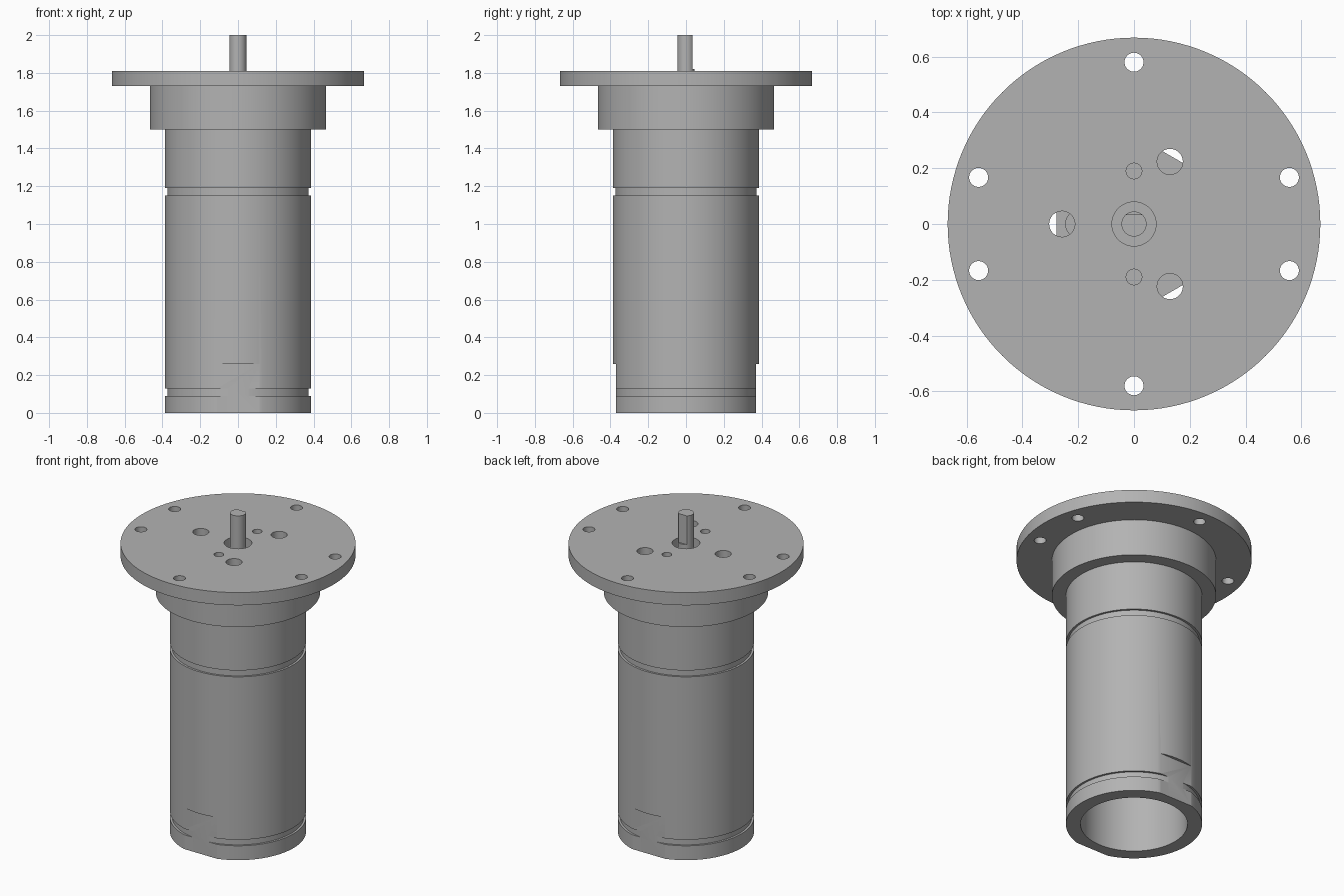
import bpy
import bmesh
from math import cos, sin, pi, radians

if "Cube" in bpy.data.objects:
    bpy.data.objects.remove(bpy.data.objects["Cube"])

metal = bpy.data.materials.new("plain_grey_metal")
metal.use_nodes = True
GREY = (0.45, 0.45, 0.45, 1)
metal.diffuse_color = GREY
metal.node_tree.nodes["Principled BSDF"].inputs["Base Color"].default_value = GREY


def make_object(name, bm):
    mesh = bpy.data.meshes.new(name)
    bmesh.ops.recalc_face_normals(bm, faces=bm.faces)
    bm.to_mesh(mesh)
    bm.free()
    mesh.materials.append(metal)
    obj = bpy.data.objects.new(name, mesh)
    bpy.context.collection.objects.link(obj)
    return obj


def lathe(name, profile, sides=128):
    """Spin a closed (radius, height) outline about the z axis."""
    bm = bmesh.new()
    rings = [[bm.verts.new((r * cos(2 * pi * i / sides), r * sin(2 * pi * i / sides), z))
              for i in range(sides)] for r, z in profile]
    for a, b in zip(rings, rings[1:] + rings[:1]):
        for i in range(sides):
            j = (i + 1) % sides
            bm.faces.new((a[i], a[j], b[j], b[i]))
    return make_object(name, bm)


def cylinder(name, radius, z0, z1, x=0, y=0, sides=48):
    bm = bmesh.new()
    bmesh.ops.create_cone(bm, cap_ends=True, segments=sides, radius1=radius,
                          radius2=radius, depth=z1 - z0)
    bmesh.ops.translate(bm, verts=bm.verts, vec=(x, y, (z0 + z1) / 2))
    return make_object(name, bm)


def flat_cutter(angle, distance, z0, z1):
    """Block that trims away everything beyond a distance in one direction."""
    bm = bmesh.new()
    bmesh.ops.create_cube(bm, size=1)
    bmesh.ops.translate(bm, verts=bm.verts, vec=(0.5, 0, 0))
    bmesh.ops.scale(bm, verts=bm.verts, vec=(0.3, 1, z1 - z0))
    obj = make_object("flat_cutter", bm)
    obj.location = (distance * cos(angle), distance * sin(angle), (z0 + z1) / 2)
    obj.rotation_euler.z = angle
    return obj


def cut(target, cutters):
    for cutter in cutters:
        cutter.hide_render = True
        mod = target.modifiers.new("cut", 'BOOLEAN')
        mod.operation = 'DIFFERENCE'
        mod.solver = 'EXACT'
        mod.object = cutter
    bpy.context.view_layer.update()
    graph = bpy.context.evaluated_depsgraph_get()
    result = bpy.data.meshes.new_from_object(target.evaluated_get(graph))
    target.modifiers.clear()
    target.data = result
    for cutter in cutters:
        bpy.data.objects.remove(cutter)


# Housing tube with two snap ring grooves and a flat at front and back
R, GROOVE, BORE = 0.387, 0.374, 0.304
outline = [(BORE, 0), (R, 0)]
for low, high in ((0.09, 0.128), (1.15, 1.19)):
    outline += [(R, low), (GROOVE, low), (GROOVE, high), (R, high)]
outline += [(R, 1.5), (BORE, 1.5)]
housing = lathe("housing_tube", outline)
cut(housing, [flat_cutter(s * pi / 2, 0.37, -0.1, 0.26) for s in (-1, 1)])

# Collar under the flange
collar = lathe("collar", [(BORE, 1.5), (0.467, 1.5), (0.467, 1.73), (BORE, 1.73)])

# Flange with bolt holes, cooling holes, small screw holes and a shaft opening
flange = cylinder("mounting_flange", 0.668, 1.73, 1.81, sides=128)
holes = [(0.034, x, y) for x in (-0.557, 0.557) for y in (-0.167, 0.167)]
holes += [(0.034, 0, s * 0.58) for s in (-1, 1)]
holes += [(0.028, 0, s * 0.19) for s in (-1, 1)]
holes += [(0.046, 0.258 * cos(a), 0.258 * sin(a)) for a in (pi / 3, pi, -pi / 3)]
holes += [(0.079, 0, 0)]
cut(flange, [cylinder("hole_cutter", r, 1.65, 1.9, x, y) for r, x, y in holes])

# Inner core trimmed by three flats, leaving air gaps under the cooling holes
core = cylinder("inner_core", 0.302, 1.0, 1.73, sides=128)
trims = [flat_cutter(a, 0.277, 0.9, 1.8) for a in (pi / 3, pi, -pi / 3)]
cut(core, trims + [cylinder("pit_cutter", 0.05, 1.66, 1.8, -0.195, 0)])

# Output shaft with a flat at the back
shaft = cylinder("output_shaft", 0.045, 1.7, 2.0, sides=64)
cut(shaft, [flat_cutter(pi / 2, 0.034, 1.82, 2.1)])

for obj in (housing, collar, flange, core, shaft):
    bpy.ops.object.select_all(action='DESELECT')
    obj.select_set(True)
    bpy.context.view_layer.objects.active = obj
    bpy.ops.object.shade_smooth_by_angle(angle=radians(30))
